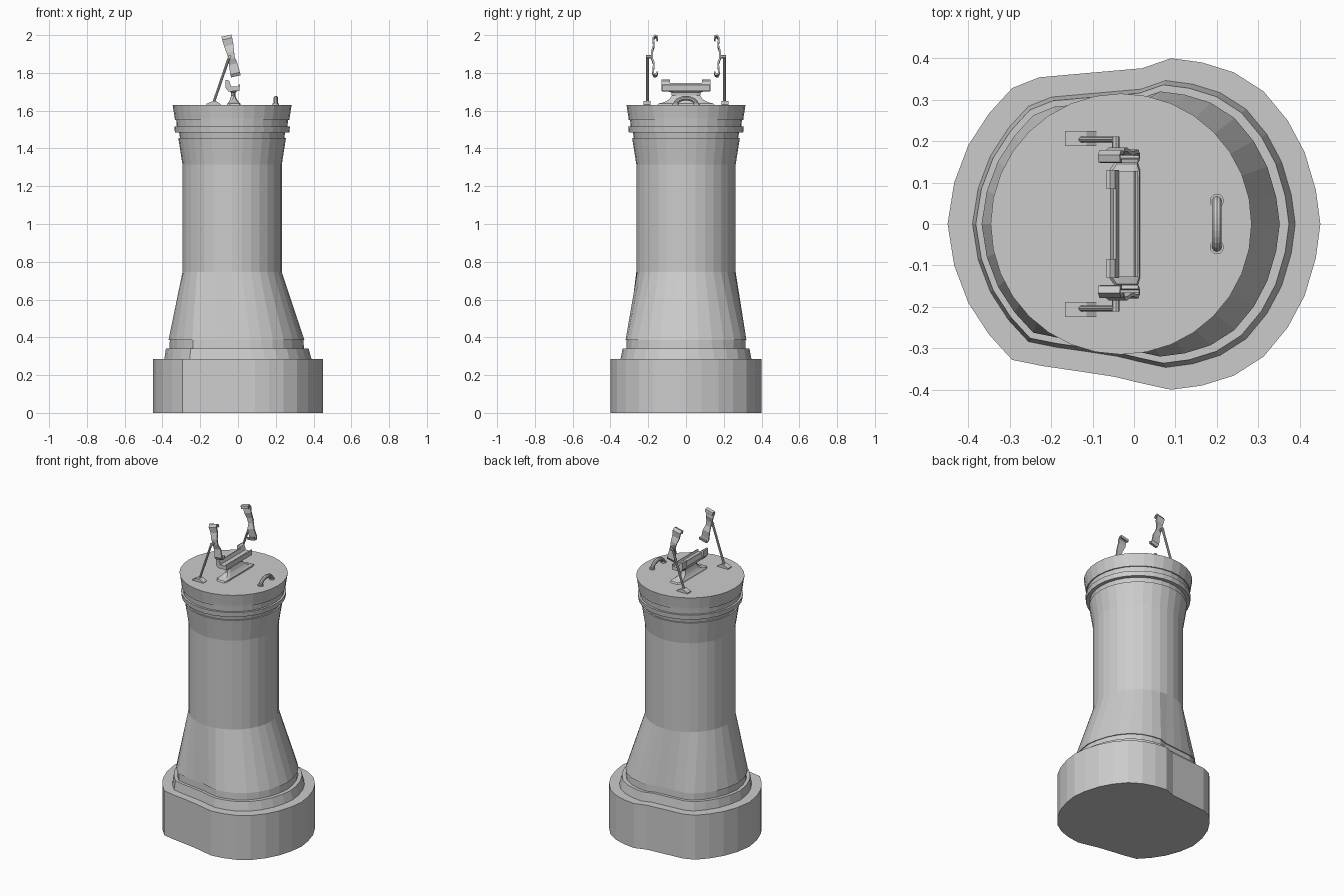
import bpy, bmesh
from math import cos, sin, pi, radians
from mathutils import Vector

if "Cube" in bpy.data.objects:
    bpy.data.objects.remove(bpy.data.objects["Cube"])


def make(name, verts, faces):
    me = bpy.data.meshes.new(name)
    bm = bmesh.new()
    vs = [bm.verts.new(v) for v in verts]
    for f in faces:
        bm.faces.new([vs[i] for i in f])
    bmesh.ops.recalc_face_normals(bm, faces=bm.faces)
    bm.to_mesh(me)
    bm.free()
    ob = bpy.data.objects.new(name, me)
    bpy.context.collection.objects.link(ob)
    return ob


def loft(name, rings, caps=True):
    n = len(rings[0])
    faces = [(k*n+i, k*n+(i+1) % n, (k+1)*n+(i+1) % n, (k+1)*n+i)
             for k in range(len(rings)-1) for i in range(n)]
    if caps:
        faces += [tuple(range(n)), tuple(range((len(rings)-1)*n, len(rings)*n))]
    return make(name, [v for r in rings for v in r], faces)


def prism(name, prof, y0, y1):
    return loft(name, [[(x, y, z) for x, z in prof] for y in (y0, y1)])


def rod(name, pts, r, n=8, up=(0, 1, 0)):
    pts = [Vector(p) for p in pts]
    rings = []
    for i, p in enumerate(pts):
        t = (pts[min(i+1, len(pts)-1)] - pts[max(i-1, 0)]).normalized()
        a = t.cross(Vector(up)).normalized()
        b = t.cross(a)
        rings.append([p + r*(cos(2*pi*k/n)*a + sin(2*pi*k/n)*b) for k in range(n)])
    return loft(name, rings)


# Pear-shaped plinth outline: the two halves differ slightly
half = [(.45, 0), (.439, .082), (.412, .173), (.371, .25), (.313, .32), (.241, .366),
        (.164, .39), (.089, .40), (.02, .376), (-.06, .369), (-.14, .362), (-.229, .354),
        (-.294, .328), (-.35, .267), (-.40, .19), (-.434, .10), (-.45, 0)]
front = [(x, -y) for x, y in half]
front[8], front[9], front[10], front[11] = (.02, -.385), (-.046, -.369), (-.13, -.356), (-.22, -.343)
outline = half + front[15:0:-1]


def pear(z, s, dx=0):
    return [(x*s+dx, y*s, z) for x, y in outline]


def circle(z, r):
    return [(-.031 + r*cos(2*pi*i/32), r*sin(2*pi*i/32), z) for i in range(32)]


loft("plinth", [pear(0, 1), pear(.285, 1)])
loft("lower_collar", [pear(.28, .868), pear(.34, .84, -.004), pear(.34, .79, -.006), pear(.395, .785, -.008)])

# Flared lower body, shaft and ringed head
head = [(.745, .263), (1.315, .263), (1.455, .285), (1.455, .276), (1.485, .281), (1.485, .303),
        (1.515, .306), (1.515, .293), (1.55, .296), (1.55, .303), (1.56, .304), (1.63, .315)]
loft("column", [pear(.385, .8, -.008)] + [circle(z, r) for z, r in head])

# Small loop handle with round feet
arc = [(.2, -.056*cos(a), 1.63 + .036*sin(a)) for a in [pi*i/12 for i in range(13)]]
rod("loop_handle", arc, .012, 10, (1, 0, 0))
for s in (-1, 1):
    rod("handle_foot", [(.2, s*.056, 1.625), (.2, s*.056, 1.637)], .017, 12)

# Waisted stand and L-section cradle bar
stand = [(1.625, -.06, .015, .155), (1.638, -.056, .013, .145), (1.645, -.05, .005, .115),
         (1.66, -.042, -.006, .088), (1.68, -.036, -.014, .075),
         (1.695, -.038, -.012, .078), (1.708, -.045, 0, .105)]
loft("cradle_stand", [[(a, -h+.02, z), (a+.015, -h, z), (b-.006, -h, z), (b, -h+.02, z),
                       (b, h-.02, z), (b-.006, h, z), (a+.015, h, z), (a, h-.02, z)]
                      for z, a, b, h in stand])
prism("cradle_bar", [(-.052, 1.702), (.008, 1.704), (.01, 1.737), (.004, 1.739), (0, 1.727),
                     (-.036, 1.727), (-.043, 1.747), (-.05, 1.747), (-.058, 1.72)], -.128, .128)

# Curled paddle ribbon: distance along, y, half width
ribbon = [(.02, .152, .027), (.004, .153, .027), (0, .165, .027), (.014, .174, .027),
          (.05, .17, .025), (.085, .18, .02), (.12, .18, .017), (.15, .17, .023), (.2, .175, .026),
          (.213, .168, .026), (.212, .156, .026), (.197, .152, .026)]
d, w = Vector((.225, 0, -.974)), Vector((.974, 0, .225))

for s in (-1, 1):
    side = "back" if s > 0 else "front"
    prism(side + "_cradle_tab", [(-.05, 1.703), (-.036, 1.727), (-.046, 1.757), (-.058, 1.764),
                                 (-.066, 1.762), (-.066, 1.72)], s*.084, s*.13)
    prism(side + "_arm_foot", [(-.167, 1.625), (-.09, 1.625), (-.09, 1.633), (-.115, 1.65),
                               (-.135, 1.65), (-.167, 1.636)], s*.188, s*.224)
    rod(side + "_arm_rod", [(-.13, s*.204, 1.64), (-.046, s*.204, 1.885)], .007)
    rod(side + "_arm_pin", [(-.044, s*.211, 1.885), (-.044, s*.176, 1.885)], .009, 8, (0, 0, 1))
    verts = []
    for t, y, h in ribbon:
        c = Vector((-.06, s*y, 1.993)) + d*t
        verts += [c - w*h, c + w*h]
    p = make(side + "_paddle", verts,
             [(2*i, 2*i+1, 2*i+3, 2*i+2) for i in range(len(ribbon)-1)])
    m = p.modifiers.new("thickness", 'SOLIDIFY')
    m.thickness = .009
    m.offset = 0
